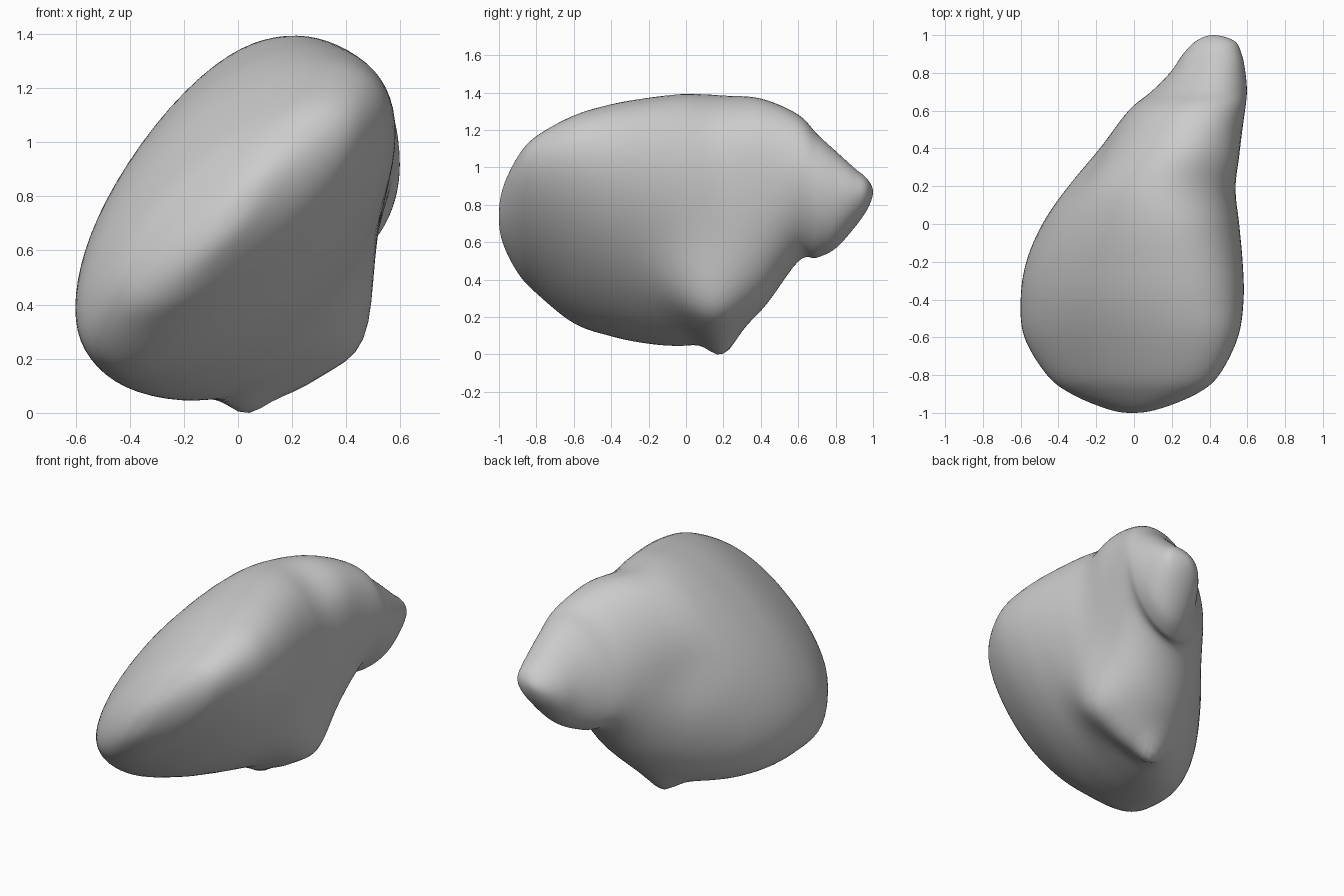
import bpy, bmesh, math
from mathutils import Vector

cube = bpy.data.objects.get("Cube")
if cube:
    bpy.data.objects.remove(cube, do_unlink=True)

# Slanted oval sections along the depth: y, x min, x max, z min, z max, slant
SECTIONS = [
    (-1.00, -0.01, -0.01, 0.74, 0.74, 0.74),
    (-0.98, -0.14, 0.13, 0.60, 0.89, 0.74),
    (-0.90, -0.33, 0.33, 0.44, 1.06, 0.73),
    (-0.80, -0.46, 0.45, 0.33, 1.17, 0.70),
    (-0.60, -0.58, 0.55, 0.17, 1.28, 0.62),
    (-0.40, -0.60, 0.58, 0.10, 1.34, 0.52),
    (-0.20, -0.57, 0.575, 0.06, 1.375, 0.44),
    (0.00, -0.485, 0.555, 0.05, 1.395, 0.34),
    (0.20, -0.35, 0.53, 0.09, 1.385, 0.21),
    (0.40, -0.19, 0.55, 0.24, 1.365, 0.20),
    (0.60, -0.03, 0.585, 0.50, 1.28, 0.22),
    (0.70, 0.09, 0.597, 0.52, 1.18, 0.22),
    (0.80, 0.19, 0.59, 0.57, 1.09, 0.20),
    (0.90, 0.26, 0.57, 0.68, 1.00, 0.20),
    (0.97, 0.33, 0.53, 0.78, 0.94, 0.20),
    (1.00, 0.42, 0.42, 0.87, 0.87, 0.20),
]
STEPS = 6
SEGMENTS = 72


def mirrored(row):
    """Section continued through a closed end, so the end comes out round."""
    y, x0, x1, z0, z1, k = row
    return (y, x1, x0, z1, z0, k)


def spline(a, b, c, d, t):
    return 0.5 * (2 * b + (c - a) * t + (2 * a - 5 * b + 4 * c - d) * t * t
                  + (3 * b - a - 3 * c + d) * t ** 3)


def section_rows():
    rows = [mirrored(SECTIONS[1])] + SECTIONS + [mirrored(SECTIONS[-2])]
    for i in range(1, len(rows) - 2):
        for s in range(STEPS):
            yield [spline(*vals, s / STEPS) for vals in zip(*rows[i - 1:i + 3])]
    yield SECTIONS[-1]


def grab(bm, centre, move, radius):
    """Pull the surface near a point, fading out smoothly."""
    for v in bm.verts:
        dist = (v.co - Vector(centre)).length / radius
        v.co += Vector(move) * math.exp(-dist * dist)


# Body lofted through the sections
bm = bmesh.new()
rings = []
for y, x0, x1, z0, z1, k in section_rows():
    ring = []
    for i in range(SEGMENTS):
        t = math.tau * i / SEGMENTS
        u = math.cos(t)
        w = k * u + math.sqrt(max(0, 1 - k * k)) * math.sin(t)
        ring.append(bm.verts.new(((x0 + x1) / 2 + u * (x1 - x0) / 2, y,
                                  (z0 + z1) / 2 + w * (z1 - z0) / 2)))
    rings.append(ring)
for a, b in zip(rings, rings[1:]):
    for i in range(SEGMENTS):
        j = (i + 1) % SEGMENTS
        bm.faces.new((a[i], a[j], b[j], b[i]))
bmesh.ops.remove_doubles(bm, verts=bm.verts, dist=0.0005)

# Lower side lump, the keel joining it to the pointed foot, and the foot
grab(bm, (0.43, 0.13, 0.33), (0.07, 0, -0.12), 0.23)
grab(bm, (0.21, 0.17, 0.12), (0, 0, -0.045), 0.13)
grab(bm, (0.03, 0.20, 0.08), (0, 0, -0.08), 0.10)

# Upper shoulder and the shallow hollow beside the snout
grab(bm, (0.45, 0.32, 1.12), (0.03, 0, 0.05), 0.22)
grab(bm, (-0.22, 0.30, 0.85), (0.02, -0.01, 0), 0.20)

# Rest the foot on the ground
lowest = min(v.co.z for v in bm.verts)
bmesh.ops.translate(bm, verts=bm.verts, vec=(0, 0, -lowest))
bmesh.ops.recalc_face_normals(bm, faces=bm.faces)
for f in bm.faces:
    f.smooth = True

mesh = bpy.data.meshes.new("stone_body")
bm.to_mesh(mesh)
bm.free()
body = bpy.data.objects.new("stone_body", mesh)
bpy.context.scene.collection.objects.link(body)

# Plain grey
grey = bpy.data.materials.new("plain_grey")
grey.use_nodes = True
colour = (0.6, 0.6, 0.6, 1)
grey.diffuse_color = colour
for node in grey.node_tree.nodes:
    if node.type == 'BSDF_PRINCIPLED':
        node.inputs["Base Color"].default_value = colour
mesh.materials.append(grey)
